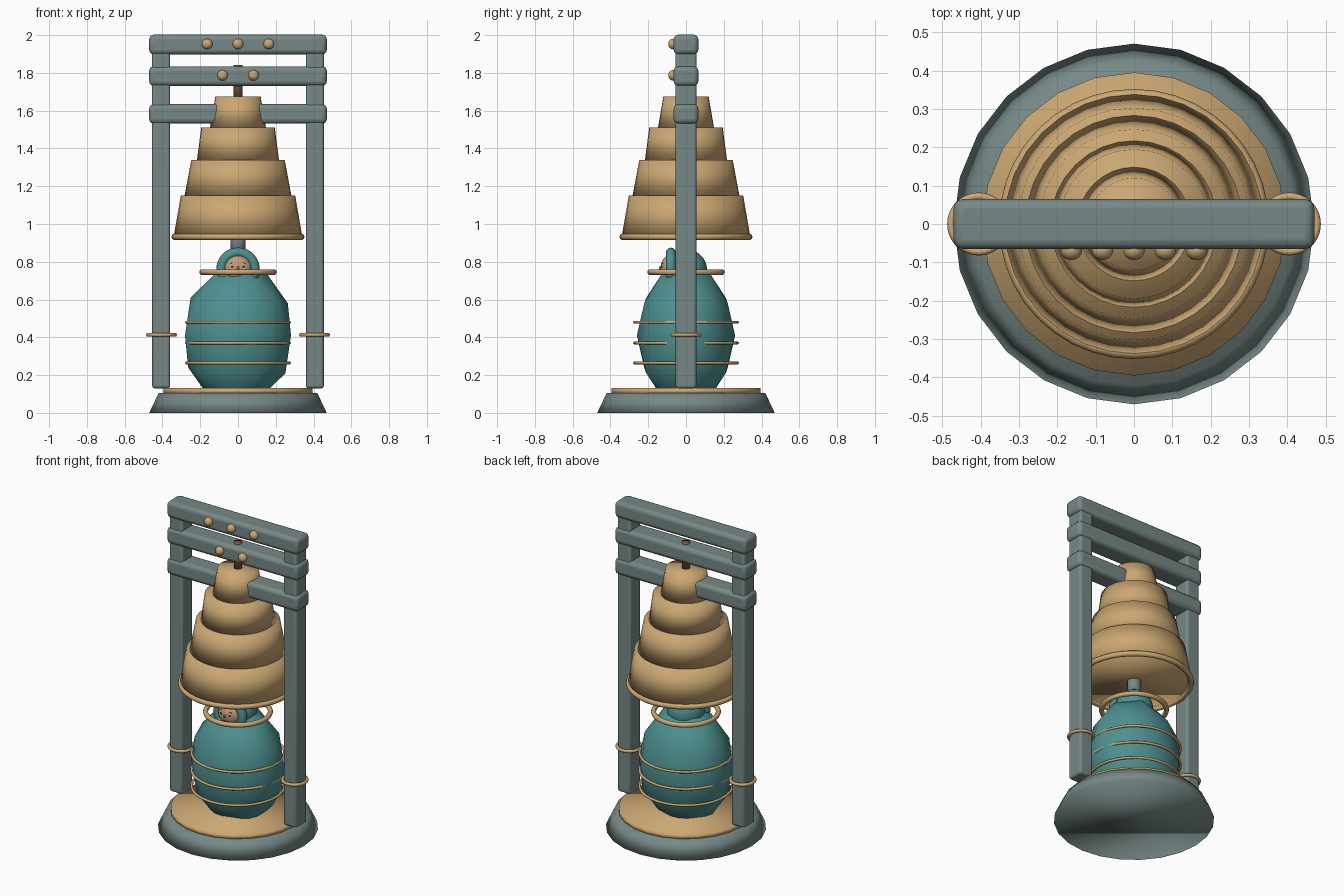
import bpy
import math

cube = bpy.data.objects.get("Cube")
if cube:
    bpy.data.objects.remove(cube, do_unlink=True)


def material(name, rgb):
    m = bpy.data.materials.new(name)
    m.use_nodes = True
    m.diffuse_color = (*rgb, 1)
    m.node_tree.nodes["Principled BSDF"].inputs["Base Color"].default_value = (*rgb, 1)
    return m


STONE = material("grey green wood", (0.18, 0.25, 0.24))
GOLD = material("warm gold", (0.60, 0.39, 0.17))
TEAL = material("teal cloth", (0.075, 0.28, 0.28))
BROWN = material("dark brown", (0.17, 0.09, 0.04))
SKIN = material("tan skin", (0.56, 0.33, 0.19))
INK = material("ink", (0.02, 0.015, 0.012))


def finish(name, mat, smooth=True):
    ob = bpy.context.object
    ob.name = name
    ob.data.materials.append(mat)
    if smooth:
        bpy.ops.object.shade_smooth()
    return ob


def box(name, mat, loc, size, bevel=0.0):
    bpy.ops.mesh.primitive_cube_add(size=1, location=loc)
    ob = bpy.context.object
    ob.scale = size
    bpy.ops.object.transform_apply(location=False, rotation=False, scale=True)
    finish(name, mat, False)
    if bevel:
        mod = ob.modifiers.new("soft edges", "BEVEL")
        mod.width = bevel
        mod.segments = 3
        bpy.ops.object.shade_smooth_by_angle(angle=math.radians(40))
    return ob


def drum(name, mat, z0, z1, r0, r1, sides=24):
    bpy.ops.mesh.primitive_cone_add(vertices=sides, radius1=r0, radius2=r1,
                                    depth=z1 - z0, location=(0, 0, (z0 + z1) / 2))
    return finish(name, mat)


def ring(name, mat, loc, major, minor, rot=(0, 0, 0)):
    bpy.ops.mesh.primitive_torus_add(major_radius=major, minor_radius=minor, location=loc,
                                     rotation=rot, major_segments=40, minor_segments=10)
    return finish(name, mat)


def ball(name, mat, loc, scale):
    bpy.ops.mesh.primitive_uv_sphere_add(segments=24, ring_count=14, radius=1, location=loc)
    bpy.context.object.scale = scale
    return finish(name, mat)


# Pedestal
drum("base", STONE, 0, 0.105, 0.47, 0.42)
drum("base_plate", GOLD, 0.1, 0.132, 0.395, 0.395)

# Frame: two posts with rings, three crossbars
for side, label in ((1, "left"), (-1, "right")):
    box(label + "_post", STONE, (side * 0.407, 0, 1.03), (0.095, 0.11, 1.8), 0.014)
    ring(label + "_post_ring", GOLD, (side * 0.405, 0, 0.413), 0.072, 0.01)
for label, z in (("lower", 1.583), ("middle", 1.783), ("top", 1.95)):
    box(label + "_crossbar", STONE, (0, 0, z), (0.94, 0.13, 0.104), 0.024)

# Studs on the front of the upper two bars
for z, xs in ((1.953, (-0.163, 0, 0.163)), (1.787, (-0.082, 0.082))):
    for x in xs:
        ball("stud", GOLD, (x, -0.068, z), (0.028, 0.026, 0.028))

# Tiered bell
tiers = ((0.935, 1.15, 0.34, 0.303), (1.15, 1.34, 0.283, 0.247),
         (1.34, 1.51, 0.217, 0.195), (1.51, 1.675, 0.148, 0.12))
for z0, z1, r0, r1 in tiers:
    drum("bell_tier", GOLD, z0, z1, r0, r1, 32)
ring("bell_lip", GOLD, (0, 0, 0.932), 0.335, 0.017)
drum("bell_rod", BROWN, 1.64, 1.842, 0.025, 0.025, 16)
drum("clapper", STONE, 0.82, 1.0, 0.04, 0.04, 16)

# Seated figure: body with bands
bpy.ops.mesh.primitive_ico_sphere_add(subdivisions=2, radius=1, location=(0, 0, 0.41))
bpy.context.object.scale = (0.295, 0.26, 0.38)
finish("body", TEAL)
for z in (0.265, 0.37, 0.48):
    ring("body_band", GOLD, (0, 0, z), 0.272, 0.008)

# Hooded head and halo
ball("head", TEAL, (0, 0, 0.755), (0.112, 0.112, 0.112))
ring("hood_rim", TEAL, (0, -0.08, 0.76), 0.088, 0.027, (math.pi / 2, 0, 0))
ball("face", SKIN, (0, -0.085, 0.765), (0.073, 0.05, 0.07))
ring("halo", GOLD, (0, 0, 0.745), 0.19, 0.015)

# Facial details
for s in (-1, 1):
    box("eye", INK, (s * 0.026, -0.127, 0.773), (0.02, 0.009, 0.008))
    brow = box("brow", INK, (s * 0.026, -0.121, 0.793), (0.026, 0.009, 0.006))
    brow.rotation_euler.y = s * 0.15
box("nose", SKIN, (0, -0.136, 0.765), (0.011, 0.012, 0.02), 0.004)
box("mouth", INK, (0, -0.126, 0.732), (0.028, 0.009, 0.006))
